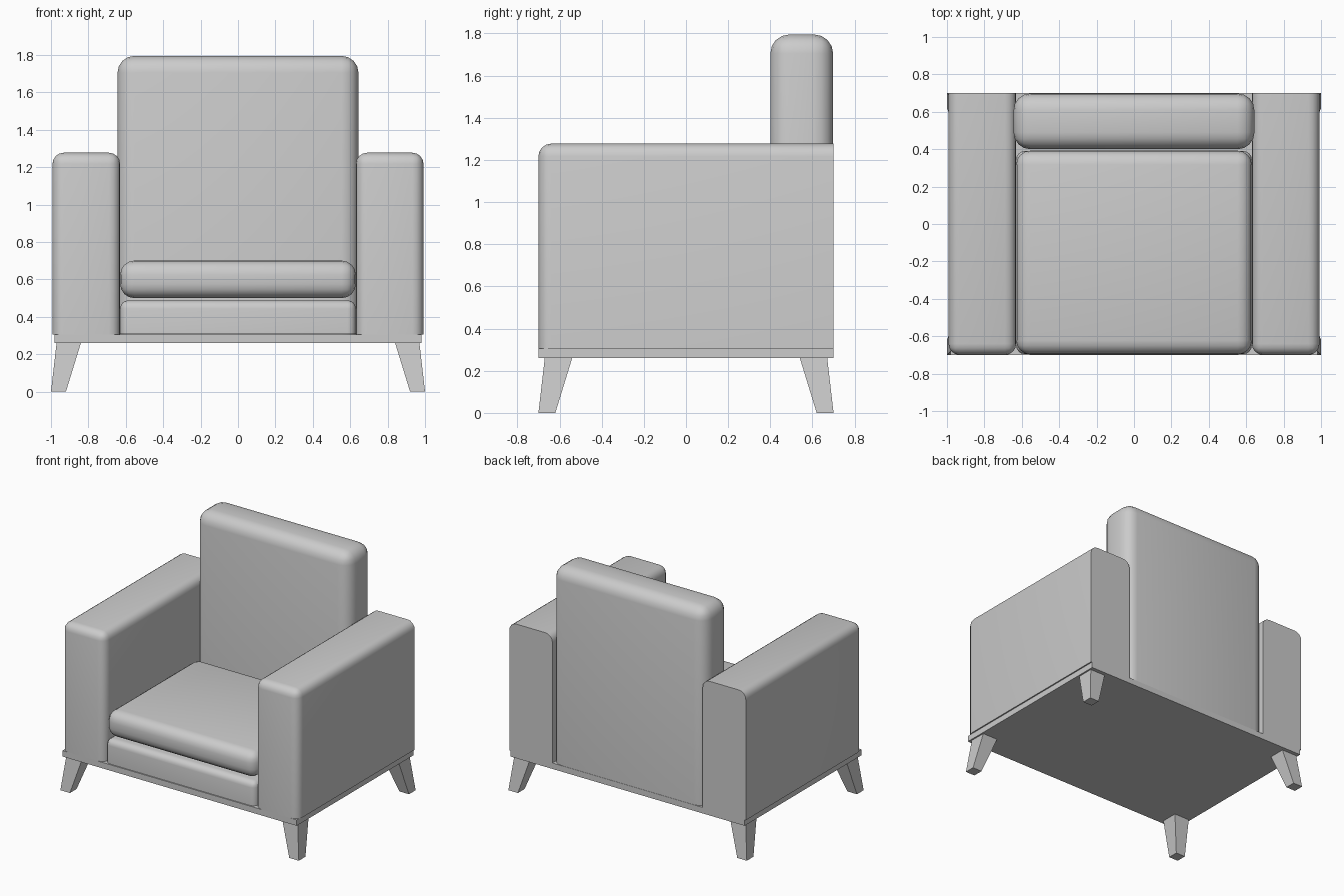
import bpy, bmesh, math

if "Cube" in bpy.data.objects:
    bpy.data.objects.remove(bpy.data.objects["Cube"])


def finish(name, bm, smooth=True):
    bmesh.ops.recalc_face_normals(bm, faces=bm.faces)
    mesh = bpy.data.meshes.new(name)
    bm.to_mesh(mesh)
    bm.free()
    ob = bpy.data.objects.new(name, mesh)
    bpy.context.collection.objects.link(ob)
    if smooth:
        bpy.ops.object.select_all(action='DESELECT')
        ob.select_set(True)
        bpy.context.view_layer.objects.active = ob
        bpy.ops.object.shade_smooth_by_angle(angle=math.radians(40))
    return ob


def box(name, lo, hi, radius=0, segments=4, sharp=()):
    """Box from lo to hi; edges lying in a 'sharp' (axis, value) plane stay unrounded."""
    bm = bmesh.new()
    bmesh.ops.create_cube(bm, size=1)
    for v in bm.verts:
        v.co = [lo[i] + (v.co[i] + 0.5) * (hi[i] - lo[i]) for i in range(3)]
    if radius:
        edges = [e for e in bm.edges
                 if not any(all(abs(v.co[a] - p) < 1e-4 for v in e.verts) for a, p in sharp)]
        bmesh.ops.bevel(bm, geom=edges, offset=radius, segments=segments,
                        profile=0.5, affect='EDGES', clamp_overlap=True)
    return finish(name, bm, radius > 0)


def leg(name, sx, sy):
    """Tapered leg, splayed out towards its corner."""
    bm = bmesh.new()
    bmesh.ops.create_cube(bm, size=1)
    for v in bm.verts:
        top, outx, outy = v.co.z > 0, v.co.x > 0, v.co.y > 0
        x = (0.97 if outx else 0.84) if top else (1.0 if outx else 0.92)
        y = (0.67 if outy else 0.54) if top else (0.70 if outy else 0.62)
        v.co = (sx * x, sy * y, 0.26 if top else 0)
    return finish(name, bm, False)


# Base board
box("base_board", (-0.982, -0.70, 0.26), (0.982, 0.70, 0.305))

# Arms: rounded front and top, square back and bottom
for side, x0, x1 in (("left", -0.992, -0.63), ("right", 0.63, 0.992)):
    box(side + "_arm", (x0, -0.70, 0.305), (x1, 0.70, 1.277), 0.06,
        sharp=((1, 0.70), (2, 0.305)))

# Backrest
box("backrest", (-0.644, 0.40, 0.305), (0.644, 0.698, 1.795), 0.09,
    sharp=((2, 0.305),))

# Seat base and cushion
box("seat_base", (-0.63, -0.695, 0.307), (0.63, 0.39, 0.488), 0.045,
    sharp=((2, 0.307),))
box("seat_cushion", (-0.63, -0.697, 0.50), (0.63, 0.392, 0.70), 0.075)

# Legs
for sx, side in ((-1, "left"), (1, "right")):
    for sy, end in ((-1, "front"), (1, "back")):
        leg(f"{end}_{side}_leg", sx, sy)
